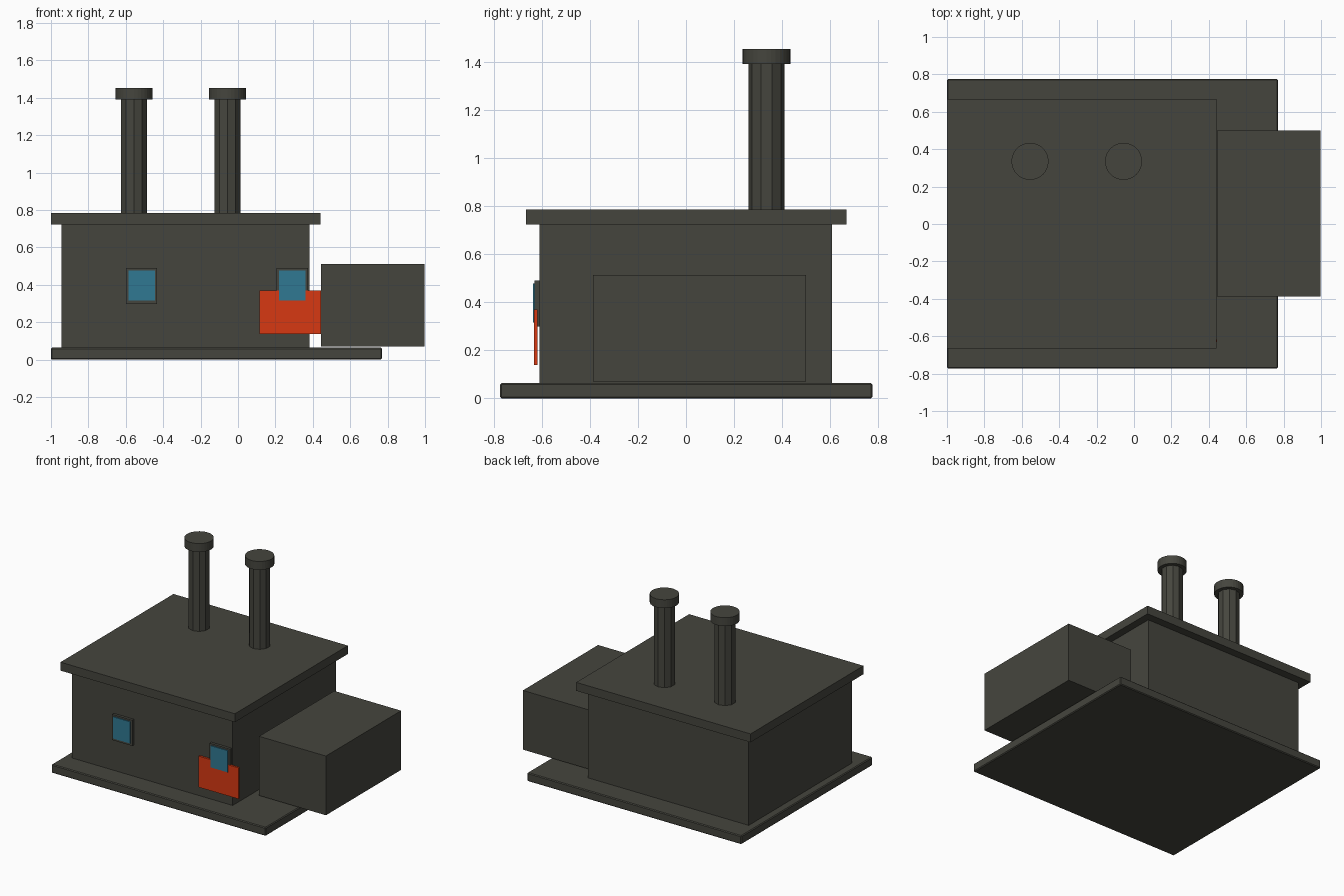
import bpy

cube = bpy.data.objects.get("Cube")
if cube:
    bpy.data.objects.remove(cube, do_unlink=True)


def material(name, rgb):
    m = bpy.data.materials.new(name)
    m.use_nodes = True
    m.diffuse_color = (*rgb, 1)
    m.node_tree.nodes["Principled BSDF"].inputs["Base Color"].default_value = (*rgb, 1)
    return m


dark = material("dark_grey", (0.06, 0.06, 0.048))
blue = material("window_blue", (0.03, 0.19, 0.29))
red = material("orange_red", (0.68, 0.04, 0.006))


def box(name, x, y, z, mat, bevel=0):
    """Box spanning the given (min, max) ranges."""
    spans = (x, y, z)
    bpy.ops.mesh.primitive_cube_add(size=1, location=[(a + b) / 2 for a, b in spans])
    o = bpy.context.object
    o.name = name
    o.scale = [b - a for a, b in spans]
    bpy.ops.object.transform_apply(location=False, rotation=False, scale=True)
    o.data.materials.append(mat)
    if bevel:
        mod = o.modifiers.new("edge_bevel", 'BEVEL')
        mod.width = bevel
        mod.segments = 1
    return o


def tube(name, x, y, z, radius, sides):
    """Upright cylinder between two heights."""
    bpy.ops.mesh.primitive_cylinder_add(vertices=sides, radius=radius, depth=z[1] - z[0],
                                        location=(x, y, sum(z) / 2))
    o = bpy.context.object
    o.name = name
    o.data.materials.append(dark)


# Ground slab, main building and roof
box("base_slab", (-1, 0.77), (-0.773, 0.775), (0, 0.064), dark, 0.006)
box("main_building", (-0.943, 0.383), (-0.61, 0.607), (0.064, 0.73), dark)
box("roof", (-1, 0.44), (-0.665, 0.667), (0.722, 0.785), dark)

# Side annex, standing just clear of the building
box("annex", (0.445, 0.997), (-0.387, 0.5), (0.07, 0.512), dark)

# Chimneys with wider caps
for side, x in (("right", -0.556), ("left", -0.056)):
    tube(side + "_chimney", x, 0.335, (0.77, 1.4), 0.074, 10)
    tube(side + "_chimney_cap", x, 0.335, (1.39, 1.453), 0.099, 32)

# Front windows: frame with a glass plate
for side, x in (("right", -0.515), ("left", 0.29)):
    box(side + "_window_frame", (x - 0.083, x + 0.083), (-0.63, -0.605), (0.298, 0.49), dark)
    box(side + "_window_glass", (x - 0.07, x + 0.07), (-0.637, -0.628), (0.315, 0.477), blue)

# Coloured panel under the left window
box("front_panel", (0.115, 0.445), (-0.632, -0.617), (0.138, 0.37), red)
